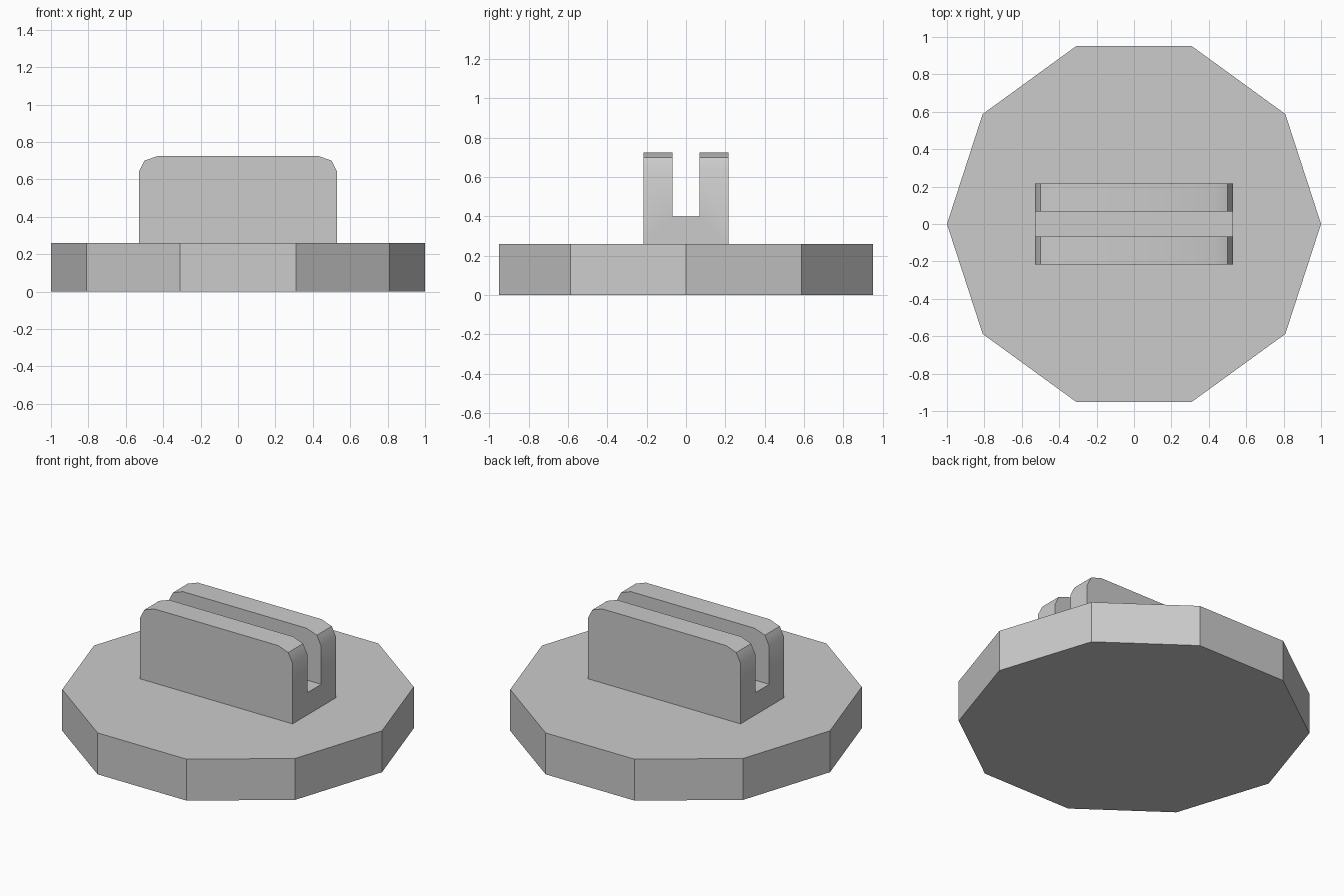
import bpy
import math

if "Cube" in bpy.data.objects:
    bpy.data.objects.remove(bpy.data.objects["Cube"])

BASE_TOP, SLOT_FLOOR, TOP = 0.26, 0.40, 0.725


def prism(name, profile, half_depth):
    """Extrude an x-z outline along y, centred on y = 0."""
    n = len(profile)
    verts = [(x, y, z) for y in (-half_depth, half_depth) for x, z in profile]
    faces = [tuple(range(n)), tuple(reversed(range(n, 2 * n)))]
    faces += [(i, i + n, (i + 1) % n + n, (i + 1) % n) for i in range(n)]
    mesh = bpy.data.meshes.new(name)
    mesh.from_pydata(verts, [], faces)
    obj = bpy.data.objects.new(name, mesh)
    bpy.context.collection.objects.link(obj)
    return obj


# Ten-sided base plate with corners on the x axis
bpy.ops.mesh.primitive_cylinder_add(vertices=10, radius=1, depth=BASE_TOP,
                                    location=(0, 0, BASE_TOP / 2),
                                    rotation=(0, 0, math.pi / 2))
bpy.context.object.name = "base_plate"

# Upright block with rounded top corners
right = [(0.53, BASE_TOP), (0.53, 0.64), (0.50, 0.70), (0.43, TOP)]
holder = prism("slotted_holder", right + [(-x, z) for x, z in reversed(right)], 0.216)

# Slot running the full length of the block
slot = prism("slot_cutter", [(-0.7, SLOT_FLOOR), (0.7, SLOT_FLOOR),
                             (0.7, 0.9), (-0.7, 0.9)], 0.068)
slot.hide_render = True
cut = holder.modifiers.new("slot", 'BOOLEAN')
cut.operation = 'DIFFERENCE'
cut.solver = 'EXACT'
cut.object = slot

bpy.ops.object.select_all(action='DESELECT')
bpy.context.view_layer.objects.active = holder
holder.select_set(True)
bpy.ops.object.modifier_apply(modifier="slot")
bpy.data.objects.remove(slot)
bpy.ops.object.shade_smooth_by_angle(angle=math.radians(30))
